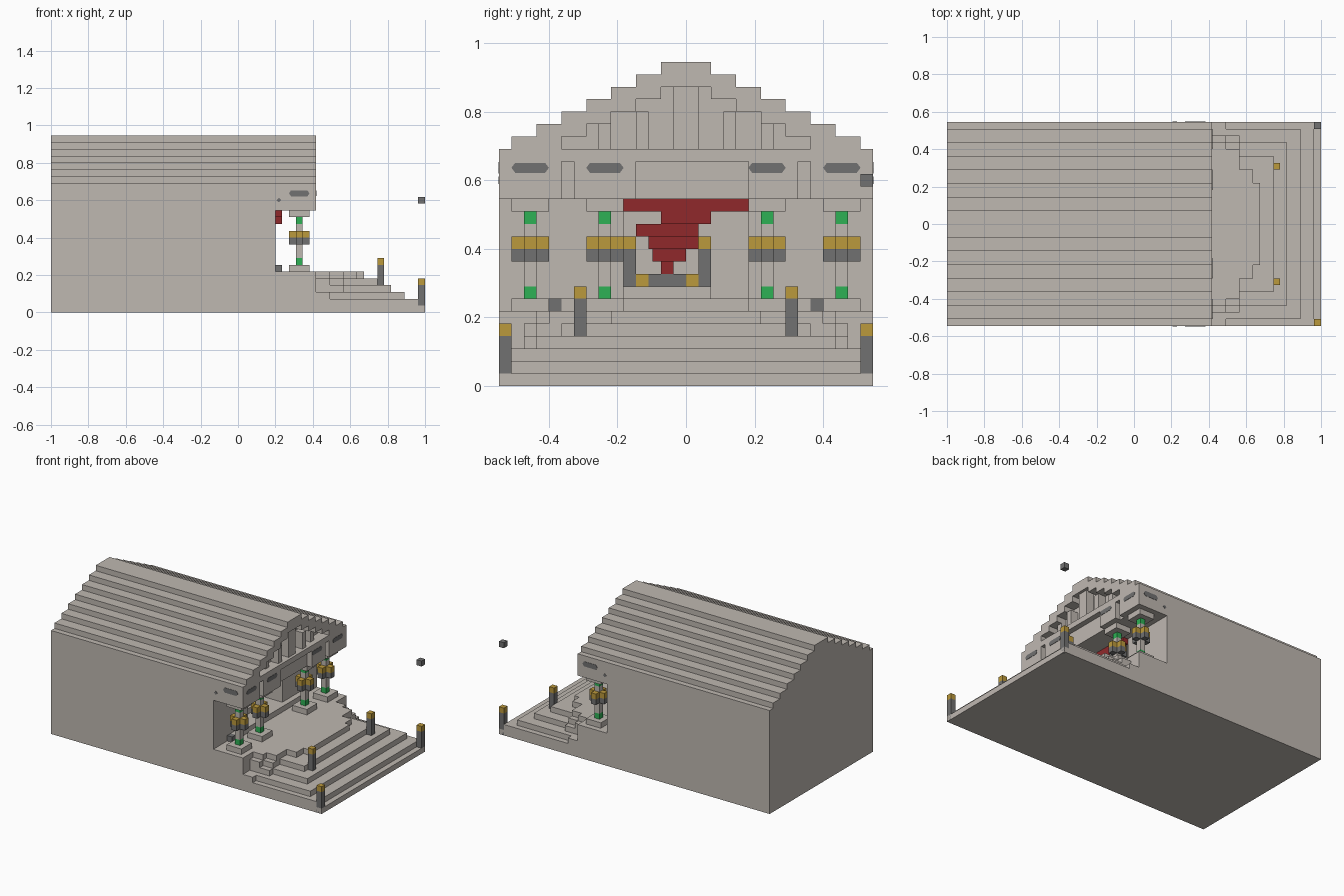
import bpy
import bmesh
from mathutils import Vector

if "Cube" in bpy.data.objects:
    bpy.data.objects.remove(bpy.data.objects["Cube"], do_unlink=True)

U = 2 / 55  # one building block


def material(name, rgb):
    m = bpy.data.materials.new(name)
    m.use_nodes = True
    m.diffuse_color = (*rgb, 1)
    m.node_tree.nodes["Principled BSDF"].inputs["Base Color"].default_value = (*rgb, 1)
    return m


stone = material("pale stone", (0.52, 0.48, 0.44))
dark = material("dark stone", (0.165, 0.165, 0.165))
gold = material("gold", (0.5, 0.32, 0.045))
green = material("green", (0.027, 0.44, 0.09))
red = material("red cloth", (0.28, 0.022, 0.024))


def world(x, y, z):
    return Vector((x * U - 1, y * U, z * U))


def finish(name, bm, mat):
    bmesh.ops.recalc_face_normals(bm, faces=bm.faces)
    mesh = bpy.data.meshes.new(name)
    bm.to_mesh(mesh)
    bm.free()
    mesh.materials.append(mat)
    ob = bpy.data.objects.new(name, mesh)
    bpy.context.collection.objects.link(ob)


def blocks(name, mat, spans):
    """Each span is (x0, x1, y0, y1, z0, z1) in block units."""
    bm = bmesh.new()
    for x0, x1, y0, y1, z0, z1 in spans:
        a, b = world(x0, y0, z0), world(x1, y1, z1)
        for v in bmesh.ops.create_cube(bm, size=1)["verts"]:
            v.co = Vector([a[i] if v.co[i] < 0 else b[i] for i in range(3)])
    finish(name, bm, mat)


def both(spans):
    """Adds the mirror image of each span across y = 0."""
    return spans + [(a, b, -d, -c, e, f) for a, b, c, d, e, f in spans]


# Main hall with a deep doorway and a low sill
blocks("hall_body", stone, [(0, 28, -15, 15, 0, 19), (28, 33, -15, 15, 0, 7),
                            (28, 37, -15, 15, 15, 19), (33, 34, -10, 10, 6, 7)]
       + both([(28, 33, 5, 15, 7, 15)]))

# Entablature over the porch with sunken panels
blocks("entablature", stone, [(37, 39, -15, 15, 18, 19), (37, 38, -15, 15, 15, 18),
                              (38, 39, -9, -4, 15, 18), (38, 39, 5, 9, 15, 18)]
       + both([(38, 39, 10, 15, 15, 18)]))

# Stepped roof, its raised front edge and the posts of the gable
tiers = [(19 + i, 14 - 2 * i) for i in range(7)]
blocks("roof", stone, [(0, 37, -w, w, z, z + 1) for z, w in tiers])
blocks("gable_edge", stone, both([(37, 39, max(w - 4, 0), w, z, z + 1) for z, w in tiers]))
blocks("gable_posts", stone, [(37, 38.5, -1, 1, 19, 24)]
       + both([(37, 38.5, 3, 4, 19, 22), (37, 38, 6, 7, 19, 21)]))

# Terraced stairs: each level is a few overlapping slabs
levels = [[(55, 15)], [(54, 15)], [(41, 15), (52, 14)], [(43, 13), (50, 12)],
          [(41, 13), (43, 12), (48, 10)], [(41, 12), (43, 11), (45, 8), (46, 6)]]
blocks("porch_floor", stone, [(33, 39, -15, 15, 0, 6)])
blocks("stairs", stone, [(39, x, -w, w, z, z + 1)
                         for z, slabs in enumerate(levels) for x, w in slabs])

# Four columns with plinth, cap, green bands and a ring of lanterns
for n, y in enumerate((-12.5, -6.5, 6.5, 12.5), 1):
    x = 36.5

    def drum(r, z0, z1):
        return (x - r, x + r, y - r, y + r, z0, z1)

    def ring(z):
        return [(x + i - .5, x + i + .5, y + j - .5, y + j + .5, z, z + 1)
                for i, j in ((1, 0), (-1, 0), (0, 1), (0, -1))]

    blocks(f"column_{n}", stone, [drum(1.5, 6, 7), drum(.5, 8, 13), drum(1.5, 14, 15)])
    blocks(f"column_bands_{n}", green, [drum(.5, 7, 8), drum(.5, 13, 14)])
    blocks(f"lantern_bases_{n}", dark, ring(10))
    blocks(f"lantern_tops_{n}", gold, ring(11))

# Lamp posts on the stairs, and the floating block
blocks("lamp_posts", dark, both([(48, 49, 8, 9, 4, 7), (54, 55, 14, 15, 0, 4)]))
blocks("lamp_heads", gold, both([(48, 49, 8, 9, 7, 8), (54, 55, 14, 15, 4, 5)]))
blocks("floating_block", dark, [(54, 55, 14, 15, 16, 17)])
blocks("sill_ends", dark, both([(33, 34, 10, 11, 6, 7)]))

# Altar inside the doorway
blocks("altar_step", stone, [(28, 31, -5, 2, 7, 8)])
blocks("altar", dark, [(29, 30, -5, -4, 8, 11), (29, 30, -3, 0, 8, 9), (29, 30, 1, 2, 8, 11)])
blocks("altar_lamps", gold, [(29, 30, -5, -4, 11, 12), (29, 30, -4, -3, 8, 9),
                             (29, 30, 0, 1, 8, 9), (29, 30, 1, 2, 11, 12)])

# Draped cloth that narrows as it falls back into the doorway
blocks("cloth", red, [(33, 34, -5, 5, 14, 15), (33, 34, -2, 2, 13, 14), (32, 33, -4, 1, 12, 13),
                      (31, 32, -3, 1, 11, 12), (30, 31, -2.7, 0, 10, 11), (29, 30, -2, -1, 9, 10)])


# Thin inlaid plates with pointed ends
def plates(name, items):
    bm = bmesh.new()
    for centre, along, normal, half, h in items:
        c, a, n = Vector(centre), Vector(along), Vector(normal)
        up = Vector((0, 0, h))
        outline = [c - a * half, c - a * (half - .3) - up, c + a * (half - .3) - up,
                   c + a * half, c + a * (half - .3) + up, c - a * (half - .3) + up]
        low = [bm.verts.new(world(*(p - n * .05))) for p in outline]
        top = [bm.verts.new(world(*(p + n * .05))) for p in outline]
        bm.faces.new(low)
        bm.faces.new(top)
        for i in range(6):
            j = (i + 1) % 6
            bm.faces.new((low[i], low[j], top[j], top[i]))
    finish(name, bm, dark)


X, Y = (1, 0, 0), (0, 1, 0)
front = [((39, y, 17.5), Y, X, 1.5, .4) for y in (-12.5, -6.5, 6.5, 12.5)]
sides = []
for s in (-1, 1):
    sides += [((36.5, 15 * s, 17.5), X, Y, 1.5, .45), ((33.5, 15 * s, 16.5), X, Y, .35, .3)]
plates("entablature_inlays", front + sides)
